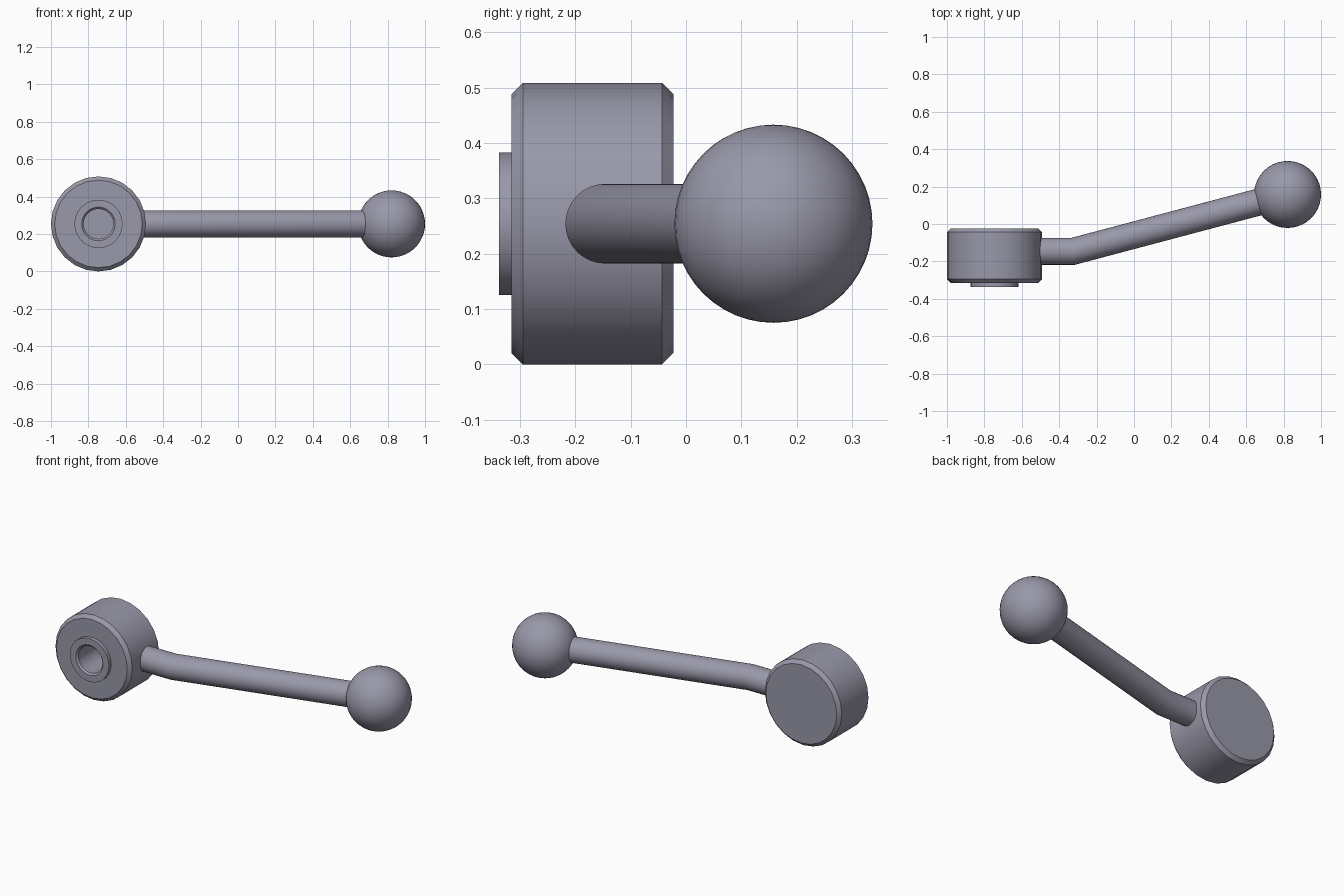
import bpy, bmesh, math
from mathutils import Vector

if "Cube" in bpy.data.objects:
    bpy.data.objects.remove(bpy.data.objects["Cube"])

CZ = 0.254  # common centre height
metal = bpy.data.materials.new("dark_metal")
metal.diffuse_color = (0.32, 0.315, 0.40, 1)
metal.use_nodes = True
metal.node_tree.nodes["Principled BSDF"].inputs["Base Color"].default_value = metal.diffuse_color


def finish(bm, name, angle=25):
    bmesh.ops.recalc_face_normals(bm, faces=bm.faces)
    me = bpy.data.meshes.new(name)
    bm.to_mesh(me)
    bm.free()
    me.materials.append(metal)
    ob = bpy.data.objects.new(name, me)
    bpy.context.collection.objects.link(ob)
    bpy.ops.object.select_all(action='DESELECT')
    ob.select_set(True)
    bpy.context.view_layer.objects.active = ob
    bpy.ops.object.shade_smooth_by_angle(angle=math.radians(angle))
    return ob


def skin(bm, rings):
    """Join consecutive vertex rings with quads and cap both ends."""
    n = len(rings[0])
    for a, b in zip(rings, rings[1:]):
        for i in range(n):
            j = (i + 1) % n
            bm.faces.new((a[i], a[j], b[j], b[i]))
    bm.faces.new(rings[0])
    bm.faces.new(rings[-1])


# Hub: chamfered disc with a raised boss and blind bore, turned around y
profile = [(0.080, -0.10), (0.080, -0.328), (0.090, -0.338), (0.129, -0.338),
           (0.129, -0.315), (0.234, -0.315), (0.254, -0.295),
           (0.254, -0.043), (0.234, -0.023)]
N = 24
bm = bmesh.new()
rings = [[bm.verts.new((-0.746 + r * math.cos(2 * math.pi * i / N), y,
                        CZ + r * math.sin(2 * math.pi * i / N)))
          for i in range(N)] for r, y in profile]
skin(bm, rings)
finish(bm, "hub")

# Arm: round rod with a mitred bend
ball_c = Vector((0.821, 0.158, CZ))
bend = Vector((-0.325, -0.146, CZ))
d1 = Vector((1, 0, 0))
d2 = (ball_c - bend).normalized()
half = d1.angle(d2) / 2
stations = [(Vector((-0.52, -0.146, CZ)), d1, 1),
            (bend, (d1 + d2).normalized(), 1 / math.cos(half)),
            (ball_c - d2 * 0.155, d2, 1)]
R, M = 0.072, 32
bm = bmesh.new()
rings = []
for p, d, s in stations:
    side = Vector((-d.y, d.x, 0))
    rings.append([bm.verts.new(p + side * (R * s * math.cos(t)) + Vector((0, 0, R * math.sin(t))))
                  for t in (2 * math.pi * i / M for i in range(M))])
skin(bm, rings)
finish(bm, "arm", 20)

# Ball knob
bm = bmesh.new()
bmesh.ops.create_uvsphere(bm, u_segments=40, v_segments=24, radius=0.179)
bmesh.ops.translate(bm, verts=bm.verts, vec=ball_c)
finish(bm, "ball_knob")
